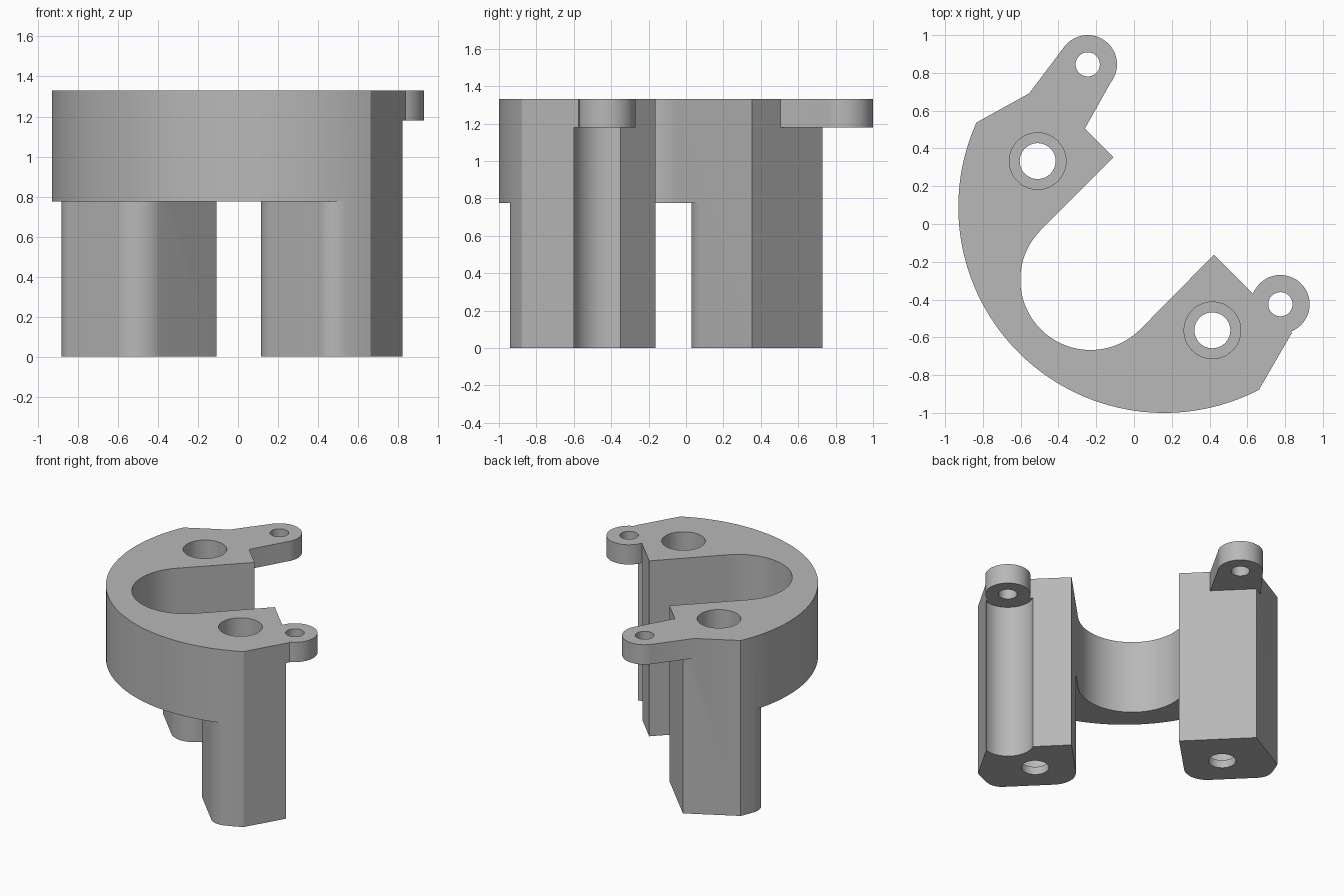
import bpy, bmesh
from math import atan2, cos, sin, tan, radians
from mathutils import Vector

if "Cube" in bpy.data.objects:
    bpy.data.objects.remove(bpy.data.objects["Cube"])

grey = bpy.data.materials.new("plain grey")
grey.use_nodes = True
grey.diffuse_color = (0.48, 0.48, 0.48, 1)
grey.node_tree.nodes["Principled BSDF"].inputs["Base Color"].default_value = grey.diffuse_color

TOP, RING_Z, EAR_Z = 1.33, 0.775, 1.18


def arc(center, radius, start, end, steps):
    """Points along an arc, angles in degrees."""
    angles = [radians(start + (end - start) * i / steps) for i in range(steps + 1)]
    return [(center[0] + radius * cos(a), center[1] + radius * sin(a)) for a in angles]


def angle_to(center, point):
    return atan2(point[1] - center[1], point[0] - center[0]) * 180 / 3.14159265


def fillet(before, corner, after, radius, steps=12):
    """Rounded replacement for one polygon corner."""
    c = Vector(corner)
    u = (Vector(before) - c).normalized()
    v = (Vector(after) - c).normalized()
    half = u.angle(v) / 2
    reach = radius / tan(half)
    mid = c + (u + v).normalized() * radius / sin(half)
    p, q = c + u * reach - mid, c + v * reach - mid
    turn = p.angle_signed(q)      # clockwise positive
    start = atan2(p.y, p.x)
    return [(mid.x + radius * cos(start - turn * i / steps),
             mid.y + radius * sin(start - turn * i / steps)) for i in range(steps + 1)]


def prism(name, points, z0, z1):
    """Upright solid from a flat outline."""
    bm = bmesh.new()
    base = bm.faces.new([bm.verts.new((x, y, z0)) for x, y in points])
    side = bmesh.ops.extrude_face_region(bm, geom=[base])["geom"]
    bmesh.ops.translate(bm, vec=(0, 0, z1 - z0),
                        verts=[g for g in side if isinstance(g, bmesh.types.BMVert)])
    bmesh.ops.recalc_face_normals(bm, faces=bm.faces)
    mesh = bpy.data.meshes.new(name)
    bm.to_mesh(mesh)
    bm.free()
    mesh.materials.append(grey)
    obj = bpy.data.objects.new(name, mesh)
    bpy.context.collection.objects.link(obj)
    return obj


def cylinder(name, center, radius, z0, z1):
    return prism(name, arc(center, radius, 0, 360, 48)[:-1], z0, z1)


def combine(target, tool, operation):
    """Apply a boolean and discard the tool."""
    mod = target.modifiers.new(operation, "BOOLEAN")
    mod.operation, mod.object, mod.solver = operation, tool, "EXACT"
    bpy.ops.object.select_all(action="DESELECT")
    bpy.context.view_layer.objects.active = target
    target.select_set(True)
    bpy.ops.object.modifier_apply(modifier=mod.name)
    bpy.data.objects.remove(tool)


# Open ring outline with two pads, full height
ring_c, ring_r = (0.16, 0.09), 1.09
slot_c, slot_r = (-0.23, -0.295), 0.372
left_end, right_end = (-0.84, 0.54), (0.66, -0.875)
outline = arc(ring_c, ring_r, angle_to(ring_c, left_end) % 360,
              angle_to(ring_c, right_end) % 360, 72)
outline += [(0.836, -0.576), (0.423, -0.163)]
outline += arc(slot_c, slot_r, 315, 135, 48)
outline += [(-0.108, 0.353), (-0.485, 0.73)]
body = prism("bracket_body", outline, 0, TOP)

# Space under the ring, leaving two legs with rounded backs
path = [((-1.3, -1.3), 0), ((-1.3, 0.45), 0), ((-0.87, 0.45), 0),
        ((-0.896, 0.361), 0.12), ((-0.498, -0.037), 0.16), ((-0.38, 0.081), 0),
        ((0, -0.1), 0), ((0.166, -0.425), 0), ((0.048, -0.543), 0.16),
        ((0.462, -0.957), 0.12), ((0.55, -0.928), 0), ((0.55, -1.3), 0)]
clearance = []
for i, (point, radius) in enumerate(path):
    if radius:
        clearance += fillet(path[i - 1][0], point, path[i + 1][0], radius)
    else:
        clearance.append(point)
combine(body, prism("leg_clearance", clearance, -0.1, RING_Z), "DIFFERENCE")

# Screw groove in the right leg below its ear
left_ear, right_ear, ear_r = (-0.245, 0.845), (0.775, -0.425), 0.155
combine(body, cylinder("groove", right_ear, 0.18, -0.1, EAR_Z), "DIFFERENCE")

# Mounting ears
ear_shape = [(-0.26, 0.505)] + arc(left_ear, ear_r, -38, 142, 32)
ear_shape += [(-0.56, 0.685), (-0.5, 0.5)]
combine(body, prism("left_ear", ear_shape, EAR_Z, TOP), "UNION")
combine(body, cylinder("right_ear", right_ear, ear_r, EAR_Z, TOP), "UNION")

# Ear holes, then counterbored leg holes
for center in (left_ear, right_ear):
    combine(body, cylinder("ear_hole", center, 0.064, 1, TOP + 0.1), "DIFFERENCE")
for center in ((-0.51, 0.333), (0.415, -0.563)):
    combine(body, cylinder("leg_hole", center, 0.095, -0.1, TOP + 0.1), "DIFFERENCE")
    combine(body, cylinder("counterbore", center, 0.15, 0.06, TOP + 0.1), "DIFFERENCE")

# Smooth curved walls, sharp edges
bpy.ops.object.select_all(action="DESELECT")
body.select_set(True)
bpy.context.view_layer.objects.active = body
bpy.ops.object.shade_smooth_by_angle(angle=radians(25))
